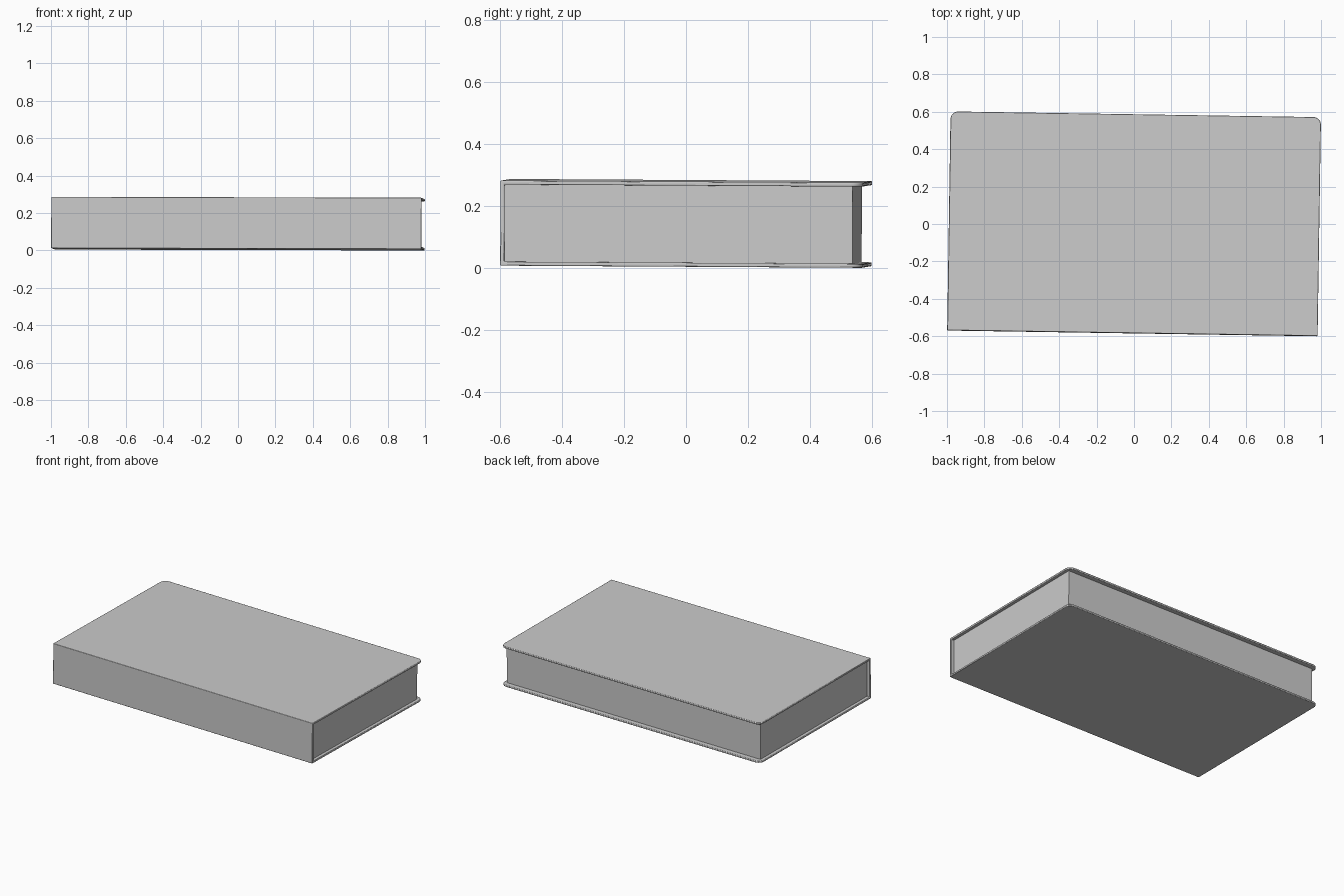
import bpy
import bmesh
from mathutils import Matrix, Euler

if "Cube" in bpy.data.objects:
    bpy.data.objects.remove(bpy.data.objects["Cube"], do_unlink=True)

HALF_X, HALF_Y, HEIGHT = 0.99, 0.585, 0.275
BOARD = 0.013          # cover thickness
SIDE_LIP, BACK_LIP = 0.022, 0.033
CORNER = 0.04          # rounding of the rear cover corners

# The whole book rests slightly turned and tilted
POSE = Matrix.Translation((0, 0, 0.006)) @ Euler((-0.006, 0.0025, -0.0155)).to_matrix().to_4x4()

grey = bpy.data.materials.new("grey")
grey.use_nodes = True
colour = (0.6, 0.6, 0.6, 1)
grey.diffuse_color = colour
grey.node_tree.nodes["Principled BSDF"].inputs["Base Color"].default_value = colour


def finish(name, bm):
    bmesh.ops.recalc_face_normals(bm, faces=bm.faces[:])
    mesh = bpy.data.meshes.new(name)
    bm.to_mesh(mesh)
    bm.free()
    mesh.materials.append(grey)
    obj = bpy.data.objects.new(name, mesh)
    obj.matrix_world = POSE
    bpy.context.collection.objects.link(obj)
    return obj


# Cover: a C-shaped profile of two boards and a spine, extruded along the spine
inner = -HALF_Y + BOARD
profile = [(-HALF_Y, 0), (HALF_Y, 0), (HALF_Y, BOARD), (inner, BOARD),
           (inner, HEIGHT - BOARD), (HALF_Y, HEIGHT - BOARD),
           (HALF_Y, HEIGHT), (-HALF_Y, HEIGHT)]
bm = bmesh.new()
end = bm.faces.new([bm.verts.new((-HALF_X, y, z)) for y, z in profile])
extruded = bmesh.ops.extrude_face_region(bm, geom=[end], use_keep_orig=True)
moved = [v for v in extruded["geom"] if isinstance(v, bmesh.types.BMVert)]
bmesh.ops.translate(bm, verts=moved, vec=(2 * HALF_X, 0, 0))

# Round the rear corners of both boards
corners = [e for e in bm.edges
           if all(v.co.y > HALF_Y - 0.001 for v in e.verts)
           and abs(e.verts[0].co.x - e.verts[1].co.x) < 0.001]
bmesh.ops.bevel(bm, geom=corners, offset=CORNER, segments=8, profile=0.5,
                affect='EDGES')
cover = finish("cover", bm)

# Softened board edges
soften = cover.modifiers.new("soft_edges", 'BEVEL')
soften.width = 0.003
soften.segments = 2
soften.limit_method = 'ANGLE'
soften.angle_limit = 1.0

# Page block, set in from the board edges
bm = bmesh.new()
bmesh.ops.create_cube(bm, size=1)
front, back = inner - 0.002, HALF_Y - BACK_LIP
depth = back - front
thick = HEIGHT - 2 * BOARD + 0.004
bmesh.ops.scale(bm, verts=bm.verts[:], vec=(2 * (HALF_X - SIDE_LIP), depth, thick))
bmesh.ops.translate(bm, verts=bm.verts[:], vec=(0, (front + back) / 2, HEIGHT / 2))
finish("page_block", bm)

# Smooth the rounded corners, keep the flat faces crisp
bpy.ops.object.select_all(action='DESELECT')
cover.select_set(True)
bpy.context.view_layer.objects.active = cover
bpy.ops.object.shade_smooth_by_angle(angle=0.6)
